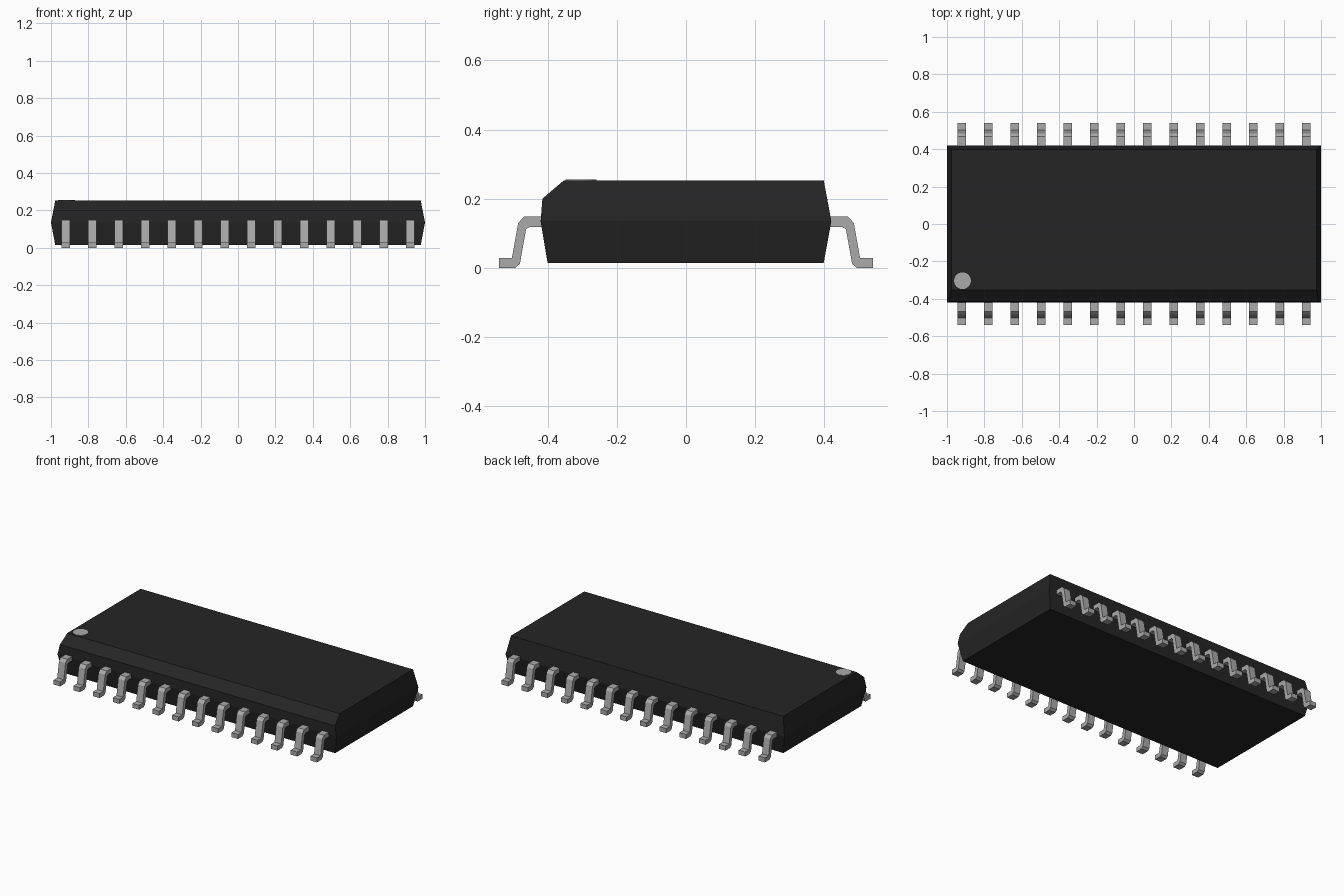
import bpy
import bmesh
import math

cube = bpy.data.objects.get("Cube")
if cube:
    bpy.data.objects.remove(cube, do_unlink=True)


def make_material(name, value):
    mat = bpy.data.materials.new(name)
    color = (value, value, value, 1.0)
    mat.use_nodes = True
    mat.diffuse_color = color
    bsdf = mat.node_tree.nodes["Principled BSDF"]
    bsdf.inputs["Base Color"].default_value = color
    bsdf.inputs["Roughness"].default_value = 0.6
    return mat


black = make_material("black plastic", 0.018)
grey = make_material("light grey metal", 0.40)


def finish(bm, name, mat):
    bmesh.ops.recalc_face_normals(bm, faces=bm.faces)
    mesh = bpy.data.meshes.new(name)
    bm.to_mesh(mesh)
    bm.free()
    mesh.materials.append(mat)
    obj = bpy.data.objects.new(name, mesh)
    bpy.context.collection.objects.link(obj)
    return obj


def loft(bm, rings):
    """Join equal-length rings of points and cap both ends."""
    rings = [[bm.verts.new(p) for p in ring] for ring in rings]
    n = len(rings[0])
    for a, b in zip(rings, rings[1:]):
        for i in range(n):
            j = (i + 1) % n
            bm.faces.new((a[i], a[j], b[j], b[i]))
    bm.faces.new(rings[0])
    bm.faces.new(rings[-1])


# Body: stacked rectangles (z, half length, front y, back y) with a front chamfer
levels = [
    (0.015, 0.977, -0.400, 0.398),
    (0.135, 1.000, -0.420, 0.420),
    (0.200, 0.987, -0.415, 0.408),
    (0.253, 0.977, -0.353, 0.398),
]
bm = bmesh.new()
loft(bm, [[(-x, f, z), (x, f, z), (x, b, z), (-x, b, z)] for z, x, f, b in levels])
finish(bm, "body", black)

# Pin one marker: thin disc on the top face
bm = bmesh.new()
bmesh.ops.create_cone(bm, cap_ends=True, segments=24, radius1=0.045, radius2=0.045, depth=0.006)
bmesh.ops.translate(bm, verts=bm.verts, vec=(-0.917, -0.303, 0.253))
marker = finish(bm, "pin_one_marker", grey)

# Gull-wing leads: bent profile (distance from centre, z) extruded across x
profile = [
    (0.400, 0.148), (0.468, 0.148), (0.485, 0.130), (0.503, 0.029), (0.540, 0.029),
    (0.540, 0.000), (0.494, 0.000), (0.480, 0.012), (0.462, 0.113), (0.450, 0.119),
    (0.400, 0.119),
]
LEADS, PITCH, HALF_WIDTH = 14, 0.1417, 0.0235
for side, label in ((-1, "front"), (1, "back")):
    bm = bmesh.new()
    for i in range(LEADS):
        cx = (i - (LEADS - 1) / 2) * PITCH
        loft(bm, [[(x, side * y, z) for y, z in profile]
                  for x in (cx - HALF_WIDTH, cx + HALF_WIDTH)])
    finish(bm, label + "_leads", grey)
